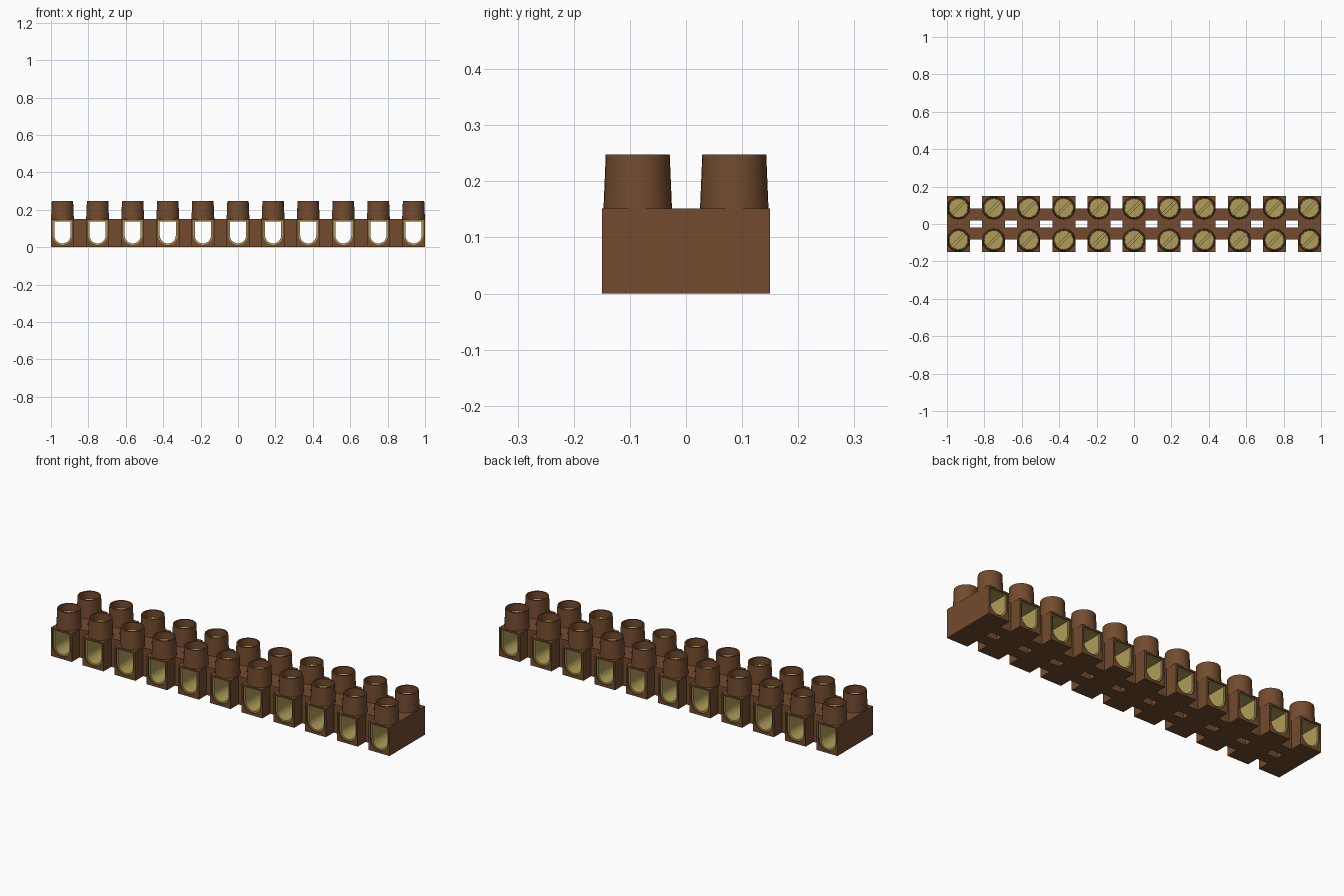
import bpy, bmesh, math
from mathutils import Vector

if "Cube" in bpy.data.objects:
    bpy.data.objects.remove(bpy.data.objects["Cube"], do_unlink=True)

POLES, WIDTH = 11, 0.123
PITCH = (2 - WIDTH) / (POLES - 1)
X0 = -1 + WIDTH / 2
DEPTH, TOP, ROW_Y = 0.15, 0.152, 0.086


def material(name, rgb):
    m = bpy.data.materials.new(name)
    m.use_nodes = True
    m.diffuse_color = (*rgb, 1)
    m.node_tree.nodes["Principled BSDF"].inputs["Base Color"].default_value = (*rgb, 1)
    return m


BROWN = material("brown plastic", (0.17, 0.07, 0.027))
BRASS = material("brass", (0.43, 0.34, 0.10))


def finish(name, bm, mat, arrays, location, smooth=False):
    """Turn a bmesh into an object repeated by (count, offset) arrays."""
    bmesh.ops.recalc_face_normals(bm, faces=bm.faces)
    me = bpy.data.meshes.new(name)
    bm.to_mesh(me)
    bm.free()
    me.materials.append(mat)
    ob = bpy.data.objects.new(name, me)
    bpy.context.collection.objects.link(ob)
    ob.location = location
    for count, offset in arrays:
        mod = ob.modifiers.new("Repeat", "ARRAY")
        mod.count = count
        mod.use_relative_offset = False
        mod.use_constant_offset = True
        mod.constant_offset_displace = offset
    if smooth:
        bpy.ops.object.select_all(action="DESELECT")
        ob.select_set(True)
        bpy.context.view_layer.objects.active = ob
        bpy.ops.object.shade_smooth_by_angle(angle=math.radians(35))
    return ob


def u_loop(w, top, bottom, steps=16):
    """Flat-topped outline with a round bottom, in x and z."""
    arc = [(w * math.cos(a), bottom + w + w * math.sin(a))
           for a in (math.pi + math.pi * i / steps for i in range(steps + 1))]
    return [(w, top), (-w, top)] + arc


def extrude_loops(loops, y0, y1):
    """Fill outlines (outer one plus holes) and extrude them along y."""
    bm = bmesh.new()
    for loop in loops:
        vs = [bm.verts.new((x, y0, z)) for x, z in loop]
        for a, b in zip(vs, vs[1:] + vs[:1]):
            bm.edges.new((a, b))
    bmesh.ops.triangle_fill(bm, edges=bm.edges[:], use_beauty=True, normal=(0, -1, 0))
    geo = bmesh.ops.extrude_face_region(bm, geom=bm.faces[:], use_keep_orig=True)
    verts = [v for v in geo["geom"] if isinstance(v, bmesh.types.BMVert)]
    bmesh.ops.translate(bm, verts=verts, vec=(0, y1 - y0, 0))
    return bm


def lathe(profile, segments=32):
    bm = bmesh.new()
    vs = [bm.verts.new((r, 0, z)) for r, z in profile]
    es = [bm.edges.new(p) for p in zip(vs, vs[1:])]
    bmesh.ops.spin(bm, geom=vs + es, cent=(0, 0, 0), axis=(0, 0, 1),
                   angle=math.tau, steps=segments)
    bmesh.ops.remove_doubles(bm, verts=bm.verts, dist=1e-5)
    return bm


along = (POLES, (PITCH, 0, 0))
rows = (2, (0, 2 * ROW_Y, 0))

# Housing blocks with a wire passage through each
h = WIDTH / 2
block = [(-h, 0), (h, 0), (h, TOP), (-h, TOP)]
finish("housing_block", extrude_loops([block, u_loop(0.052, 0.143, 0.012)], -DEPTH, DEPTH),
       BROWN, [along], (X0, 0, 0), True)

# Brass clamp sleeves lining the passages
finish("clamp_sleeve", extrude_loops([u_loop(0.052, 0.143, 0.012), u_loop(0.043, 0.138, 0.02)],
                                     -DEPTH + 0.008, DEPTH - 0.008),
       BRASS, [along], (X0, 0, 0), True)

# Webs joining neighbouring blocks, leaving a mounting slot on the centre line
web = extrude_loops([[(0, 0), (PITCH - WIDTH, 0), (PITCH - WIDTH, TOP), (0, TOP)]], -0.032, 0.032)
finish("joining_web", web, BROWN, [(POLES - 1, (PITCH, 0, 0)), (2, (0, 0.104, 0))],
       (-1 + WIDTH, -0.052, 0))

# Tapered hollow screw posts
finish("screw_post", lathe([(0.061, TOP), (0.057, 0.248), (0.050, 0.248), (0.050, TOP)]),
       BROWN, [along, rows], (X0, -ROW_Y, 0), True)

# Slotted screws: two half heads on a lower disc, slot on the diagonal
screw = bmesh.new()
SLOT, R = 0.006, 0.0495


def prism(points, z0, z1):
    face = screw.faces.new([screw.verts.new((x, y, z0)) for x, y in points])
    geo = bmesh.ops.extrude_face_region(screw, geom=[face], use_keep_orig=True)
    bmesh.ops.translate(screw, vec=(0, 0, z1 - z0),
                        verts=[v for v in geo["geom"] if isinstance(v, bmesh.types.BMVert)])


prism([(R * math.cos(math.tau * i / 32), R * math.sin(math.tau * i / 32)) for i in range(32)],
      TOP, 0.195)
start = math.asin(SLOT / R)
for turn in (0, math.pi):
    angles = [start + (math.pi - 2 * start) * i / 16 + turn + math.pi / 4 for i in range(17)]
    prism([(R * math.cos(a), R * math.sin(a)) for a in angles], 0.195, 0.21)
finish("slotted_screw", screw, BRASS, [along, rows], (X0, -ROW_Y, 0), True)
